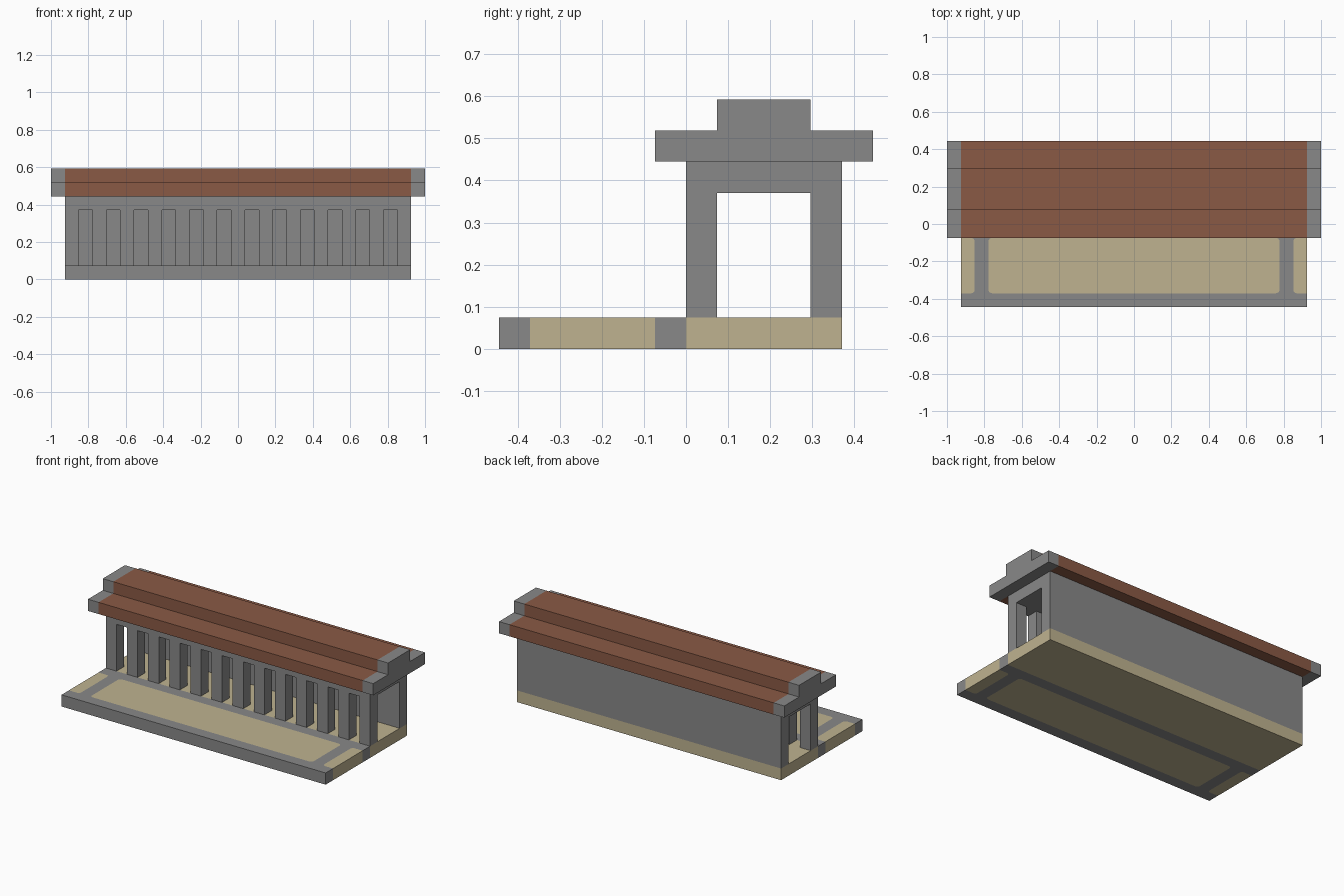
import bpy, bmesh, math

U = 2 / 27  # building module

if "Cube" in bpy.data.objects:
    bpy.data.objects.remove(bpy.data.objects["Cube"], do_unlink=True)


def material(name, rgb):
    m = bpy.data.materials.new(name)
    m.use_nodes = True
    m.diffuse_color = (*rgb, 1)
    m.node_tree.nodes["Principled BSDF"].inputs["Base Color"].default_value = (*rgb, 1)
    return m


STONE = material("grey stone", (0.25, 0.25, 0.25))
SAND = material("sand", (0.52, 0.45, 0.28))
TILE = material("brown tile", (0.255, 0.102, 0.06))


def finish(name, bm, mats):
    bmesh.ops.remove_doubles(bm, verts=bm.verts, dist=1e-5)
    bmesh.ops.recalc_face_normals(bm, faces=bm.faces)
    bmesh.ops.scale(bm, vec=(U, U, U), verts=bm.verts)
    mesh = bpy.data.meshes.new(name)
    bm.to_mesh(mesh)
    bm.free()
    for m in mats:
        mesh.materials.append(m)
    obj = bpy.data.objects.new(name, mesh)
    bpy.context.collection.objects.link(obj)


def face(bm, points, mat=0):
    bm.faces.new([bm.verts.new(p) for p in points]).material_index = mat


def prism(name, profile, stations, place, mats, end_mat=0, mid_mat=0):
    """Sweep a flat profile through stations; the outer bays may differ in colour."""
    bm = bmesh.new()
    last = len(stations) - 2
    for i in range(last + 1):
        a, b = stations[i], stations[i + 1]
        mat = end_mat if i in (0, last) else mid_mat
        for p, q in zip(profile, profile[1:] + profile[:1]):
            face(bm, [place(p, a), place(q, a), place(q, b), place(p, b)], mat)
    for s in (stations[0], stations[-1]):
        face(bm, [place(p, s) for p in profile], end_mat)
    finish(name, bm, mats)


def along_x(p, s):
    return (s, p[0], p[1])


def along_y(p, s):
    return (p[0], s, p[1])


# Base slab: grid of bays, sand beds with rounded inner corners
bm = bmesh.new()
xs = [-12.5, -11.5, -10.5, 10.5, 11.5, 12.5]
ys = [-6, -5, -1, 0, 5]
RADIUS = 0.25


def slab_patch(outline, mat):
    for z in (0, 1):
        face(bm, [(x, y, z) for x, y in outline], mat)


for i, (x0, x1) in enumerate(zip(xs, xs[1:])):
    for j, (y0, y1) in enumerate(zip(ys, ys[1:])):
        mat = 1 if j == 3 or (j == 1 and i % 2 == 0) else 0
        corners = [(x0, y0), (x1, y0), (x1, y1), (x0, y1)]
        outline = []
        for k, (cx, cy) in enumerate(corners):
            if j == 1 and mat and abs(cx) < 12:
                ox = cx + RADIUS * (1 if cx == x0 else -1)
                oy = cy + RADIUS * (1 if cy == y0 else -1)
                start = math.pi + k * math.pi / 2
                arc = [(ox + RADIUS * math.cos(start + t * math.pi / 8),
                        oy + RADIUS * math.sin(start + t * math.pi / 8)) for t in range(5)]
                outline += arc
                slab_patch([(cx, cy)] + arc, 0)
            else:
                outline.append((cx, cy))
        slab_patch(outline, mat)
        # outer walls of the slab
        for (ax, ay), (bx, by) in zip(corners, corners[1:] + corners[:1]):
            if ax == bx and abs(ax) == xs[-1] or ay == by and ay in (ys[0], ys[-1]):
                face(bm, [(ax, ay, 0), (bx, by, 0), (bx, by, 1), (ax, ay, 1)], mat)
finish("base_slab", bm, [STONE, SAND])

# Front arcade: row of pillars under a lintel, as a comb profile
comb = [(12.5, 6), (-12.5, 6)]
for n in range(13):
    x = n * 2 - 12.5
    comb += [(x, 1), (x + 1, 1)]
    if n < 12:
        comb += [(x + 1, 5), (x + 2, 5)]
prism("front_arcade", comb, [0, 1], along_y, [STONE])

# Ceiling and solid back wall
prism("ceiling_and_back_wall", [(1, 5), (4, 5), (4, 1), (5, 1), (5, 6), (1, 6)],
      [-12.5, 12.5], along_x, [STONE])

# Stepped roof with stone ends and tiled middle
prism("stepped_roof", [(-1, 6), (6, 6), (6, 7), (4, 7), (4, 8), (1, 8), (1, 7), (-1, 7)],
      [-13.5, -12.5, 12.5, 13.5], along_x, [STONE, TILE], 0, 1)
